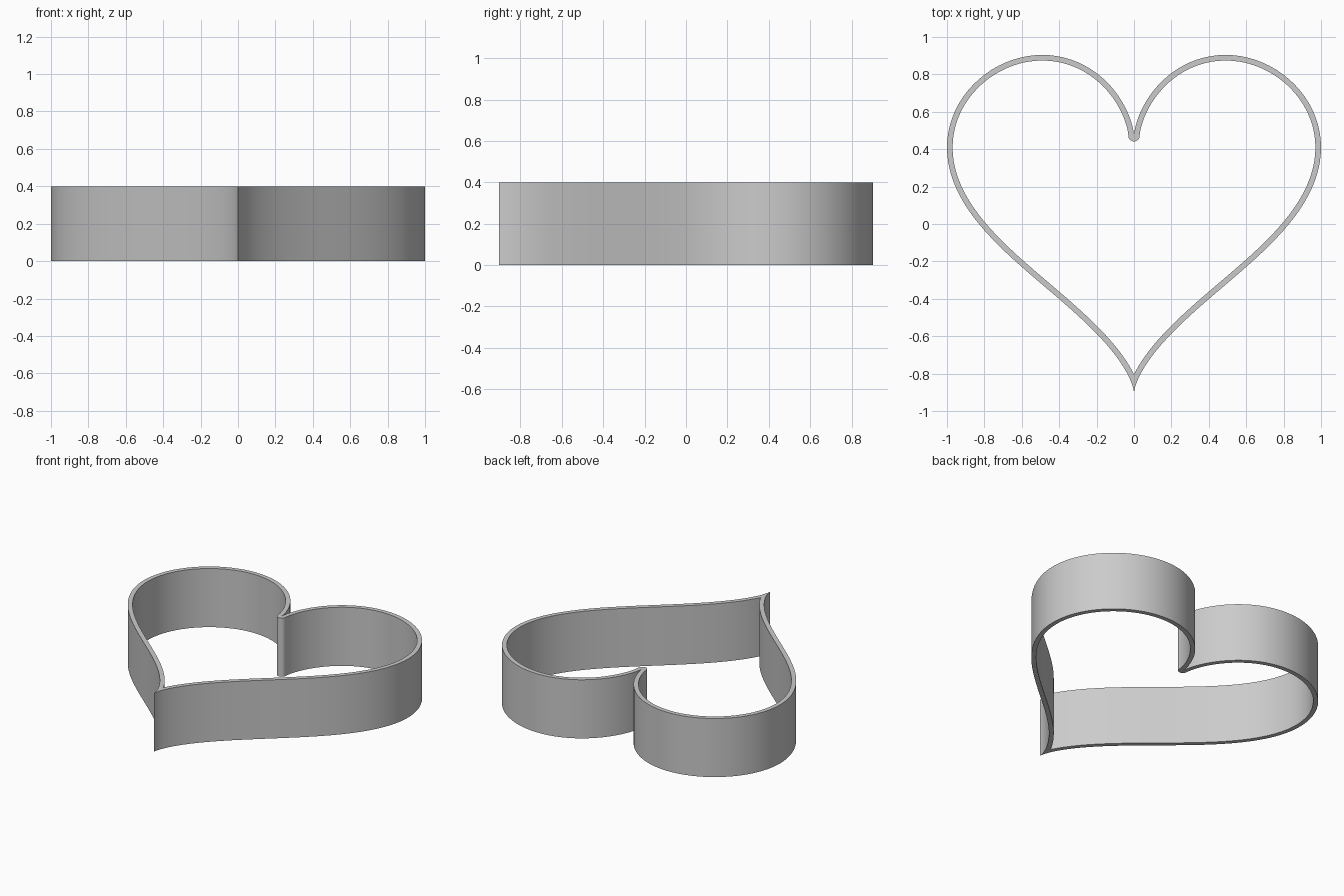
import bpy
import bmesh
from math import sin, cos, pi
from mathutils import Vector

HEIGHT = 0.4
WALL = 0.03
STEPS = 90

if "Cube" in bpy.data.objects:
    bpy.data.objects.remove(bpy.data.objects["Cube"], do_unlink=True)


def heart(t):
    """Point on the outer heart outline; t runs from notch to tip."""
    y = 13 * cos(t) - 5 * cos(2 * t) - 2 * cos(3 * t) - cos(4 * t)
    return Vector((sin(t) ** 3, (y + 2.54) / 16, 0))


def inward(t):
    """Unit normal pointing into the heart on the +x half."""
    d = heart(t + 0.001) - heart(t - 0.001)
    return Vector((d.y, -d.x, 0)).normalized()


# Rounded inner end of the notch
notch = heart(0)
pairs = []
for i in range(9):
    a = pi / 2 * i / 8
    pairs.append((notch, notch + WALL * Vector((sin(a), -cos(a), 0))))

# One side of the wall, with the inner line stopping where it meets the middle
crotch = None
for i in range(1, STEPS + 1):
    t = pi * i / STEPS
    if crotch is None:
        inner = heart(t) + WALL * inward(t)
        if inner.x < 0 or i == STEPS:
            last = pairs[-1][1]
            crotch = last.lerp(inner, last.x / (last.x - inner.x))
            crotch.x = 0
    pairs.append((heart(t), crotch or inner))

# Flat half strip, mirrored, then raised into a band
bm = bmesh.new()
rows = [[bm.verts.new(p) for p in pair] for pair in pairs]
for (a, b), (c, d) in zip(rows, rows[1:]):
    bm.faces.new((a, b, d, c))
bmesh.ops.remove_doubles(bm, verts=bm.verts[:], dist=0.00002)
bmesh.ops.mirror(bm, geom=bm.verts[:] + bm.edges[:] + bm.faces[:],
                 axis='X', merge_dist=0.00002)
bmesh.ops.remove_doubles(bm, verts=bm.verts[:], dist=0.00002)
raised = bmesh.ops.extrude_face_region(bm, geom=bm.faces[:])
bmesh.ops.translate(bm, vec=(0, 0, HEIGHT),
                    verts=[g for g in raised["geom"] if isinstance(g, bmesh.types.BMVert)])
bmesh.ops.recalc_face_normals(bm, faces=bm.faces[:])

mesh = bpy.data.meshes.new("heart_band")
bm.to_mesh(mesh)
bm.free()
band = bpy.data.objects.new("heart_band", mesh)
bpy.context.collection.objects.link(band)

# Plain grey
grey = bpy.data.materials.new("light_grey")
grey.use_nodes = True
colour = (0.6, 0.6, 0.6, 1)
grey.diffuse_color = colour
grey.node_tree.nodes["Principled BSDF"].inputs["Base Color"].default_value = colour
mesh.materials.append(grey)

bpy.context.view_layer.objects.active = band
band.select_set(True)
bpy.ops.object.shade_smooth_by_angle(angle=0.6)
